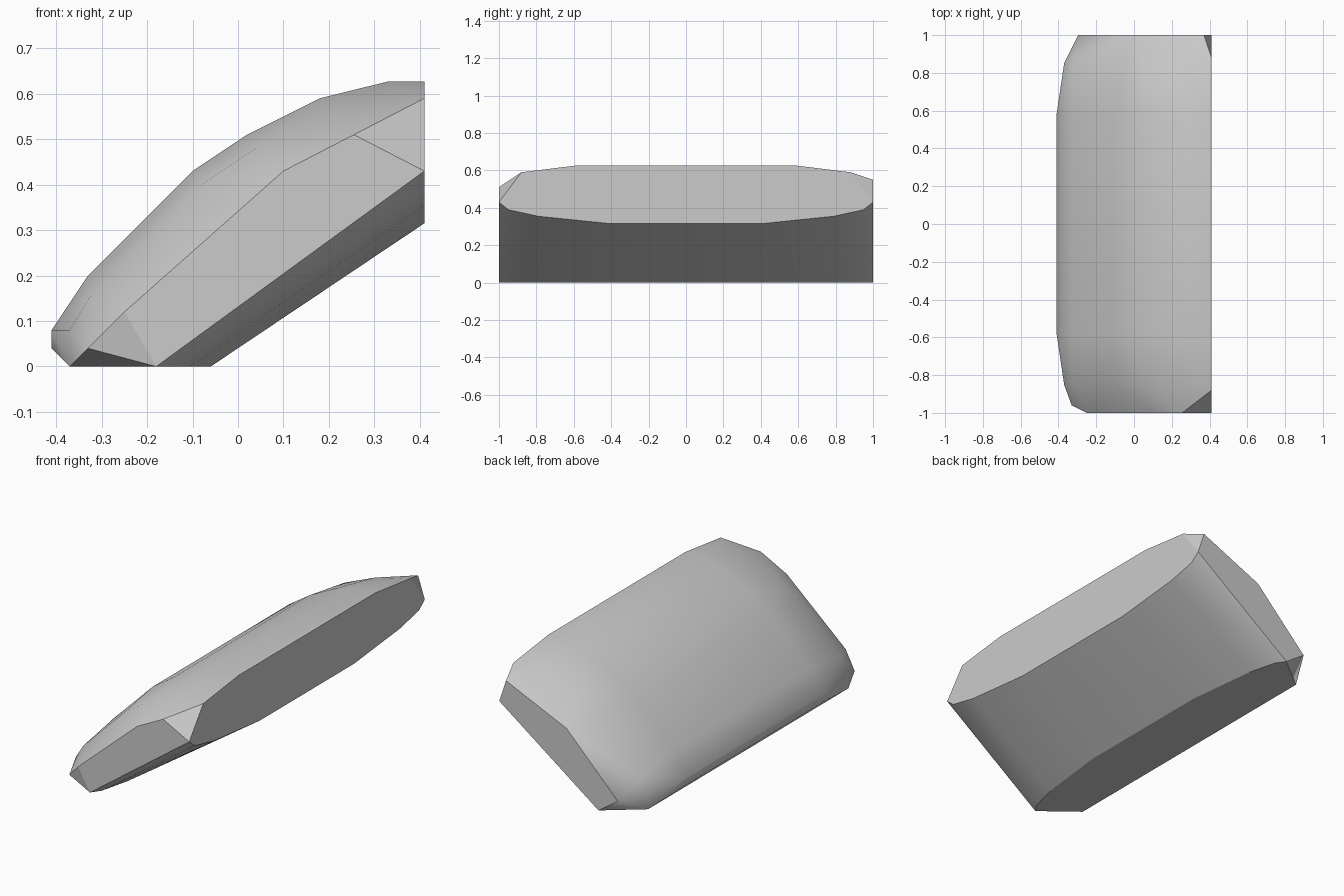
import bpy, bmesh, math

cube = bpy.data.objects.get("Cube")
if cube:
    bpy.data.objects.remove(cube, do_unlink=True)

# Cross-sections (x, z): full section, shoulder section and the trimmed ends
CROWN = [(-.37, 0), (-.41, .04), (-.41, .08), (-.33, .2), (-.1, .43),
         (.02, .51), (.18, .59), (.33, .627), (.41, .627)]
SHOULDER = [(-.37, 0), (-.37, .08), (-.325, .155), (-.08, .4),
            (.04, .48), (.22, .555), (.37, .59)]
FRONT_END = [(-.18, 0), (-.25, .12), (.1, .43), (.255, .51), (.41, .43)]
BACK_END = [(-.18, 0), (-.295, .08), (.01, .39), (.37, .55), (.41, .43)]

# Underside: half width, x at the ground, z at the cut face
UNDERSIDE = [(.4, -.06, .315), (.79, -.105, .355), (.95, -.145, .39)]

points = [(-.33, -.96, .04)]
for side in (-1, 1):
    points += [(x, side * .58, z) for x, z in CROWN]
    points += [(x, side * .85, z) for x, z in SHOULDER]
    points.append((.41, side * .88, .59))
    for half, ground_x, cut_z in UNDERSIDE:
        points += [(ground_x, side * half, 0), (.41, side * half, cut_z)]
points += [(x, -1, z) for x, z in FRONT_END]
points += [(x, 1, z) for x, z in BACK_END]

# Wrap the sections in one closed convex skin
bm = bmesh.new()
for p in points:
    bm.verts.new(p)
hull = bmesh.ops.convex_hull(bm, input=bm.verts)
loose = [v for v in bm.verts if not v.link_faces]
bmesh.ops.delete(bm, geom=loose, context='VERTS')
bmesh.ops.dissolve_limit(bm, angle_limit=math.radians(.5),
                         verts=bm.verts, edges=bm.edges)
bmesh.ops.recalc_face_normals(bm, faces=bm.faces)
bm.normal_update()


def is_cut(face):
    """Flat trimmed faces and the small corner facets beside the cut face."""
    n = face.normal
    return n.x > .99 or abs(n.y) > .97 or n.z < -.99 or (n.x > .2 and n.z > .1)


# Smooth skin with crisp edges around the cuts
for face in bm.faces:
    face.smooth = not is_cut(face)
for edge in bm.edges:
    if any(is_cut(f) for f in edge.link_faces) or edge.calc_face_angle(0) > math.radians(48):
        edge.smooth = False

mesh = bpy.data.meshes.new("rounded_slab")
bm.to_mesh(mesh)
bm.free()
slab = bpy.data.objects.new("rounded_slab", mesh)
bpy.context.collection.objects.link(slab)

# Plain grey
grey = bpy.data.materials.new("plain_grey")
grey.use_nodes = True
colour = (.6, .6, .6, 1)
grey.diffuse_color = colour
grey.node_tree.nodes["Principled BSDF"].inputs["Base Color"].default_value = colour
mesh.materials.append(grey)
